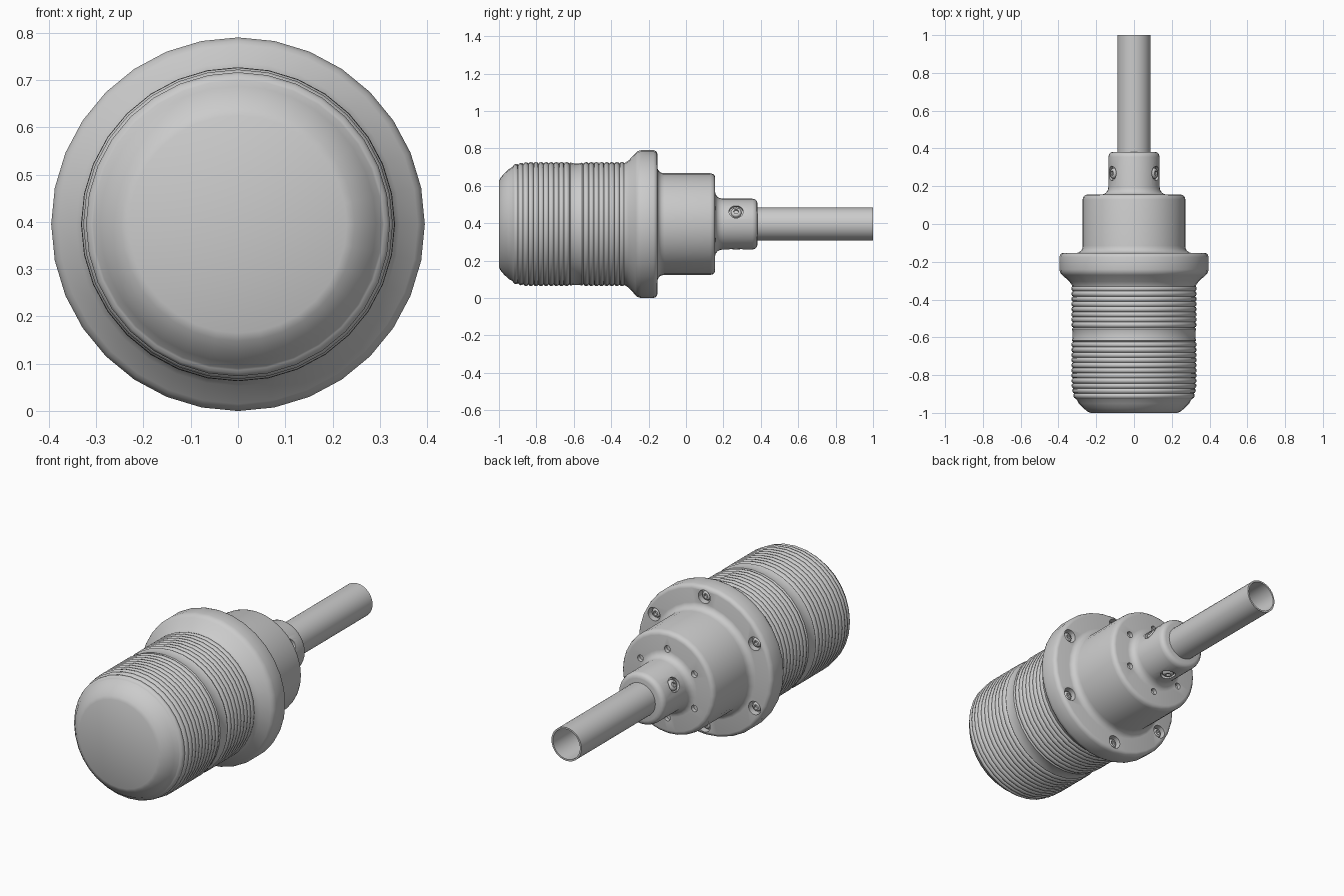
import bpy, bmesh
from math import sin, cos, pi, radians
from mathutils import Vector, Matrix

if "Cube" in bpy.data.objects:
    bpy.data.objects.remove(bpy.data.objects["Cube"])

ZC = 0.395          # height of the main axis
AXIS = Matrix.Translation((0, 0, ZC))


def lathe(bm, profile, mat=AXIS, segs=32, hex_from=None, loop=False):
    """Revolve (y, r) points about local Y; rings from hex_from on become hexagons."""
    rings = []
    for k, (y, r) in enumerate(profile):
        if r == 0:
            rings.append([bm.verts.new(mat @ Vector((0, y, 0)))])
            continue
        ring = []
        for i in range(segs):
            a = 2 * pi * i / segs
            q = r
            if hex_from is not None and k >= hex_from:
                q = r * cos(pi / 6) / cos(a % (pi / 3) - pi / 6)
            ring.append(bm.verts.new(mat @ Vector((q * sin(a), y, q * cos(a)))))
        rings.append(ring)
    pairs = list(zip(rings, rings[1:] + rings[:1])) if loop else list(zip(rings, rings[1:]))
    for a, b in pairs:
        for i in range(segs):
            j = (i + 1) % segs
            if len(a) == 1:
                bm.faces.new((a[0], b[i], b[j]))
            elif len(b) == 1:
                bm.faces.new((a[i], b[0], a[j]))
            else:
                bm.faces.new((a[i], b[i], b[j], a[j]))


def finish(bm, name):
    bmesh.ops.recalc_face_normals(bm, faces=bm.faces[:])
    me = bpy.data.meshes.new(name)
    bm.to_mesh(me)
    bm.free()
    ob = bpy.data.objects.new(name, me)
    bpy.context.collection.objects.link(ob)
    return ob


def smooth(ob):
    bpy.ops.object.select_all(action='DESELECT')
    ob.select_set(True)
    bpy.context.view_layer.objects.active = ob
    bpy.ops.object.shade_smooth_by_angle(angle=radians(45))


def revolved(name, profile, loop=False):
    bm = bmesh.new()
    lathe(bm, profile, loop=loop)
    ob = finish(bm, name)
    smooth(ob)
    return ob


def ribs(start, count, pitch=0.0273, height=0.009):
    pts = []
    for n in range(count):
        for t, h in ((0, 0), (0.15, 0.65), (0.5, 1), (0.85, 0.65)):
            y = start + (n + t) * pitch
            taper = max(0, 1 - (y + 0.925) / 0.08)
            pts.append((y, 0.323 - 0.014 * taper ** 1.5 + height * h))
    return pts


# ribbed front cover with a plain band between two groups of ribs
cover = [(-1, 0), (-1, 0.23), (-0.992, 0.247), (-0.975, 0.268), (-0.95, 0.292), (-0.928, 0.305)]
cover += ribs(-0.925, 11)
cover += [(-0.624, 0.323), (-0.618, 0.329), (-0.6, 0.325), (-0.57, 0.325), (-0.556, 0.329), (-0.55, 0.323)]
cover += ribs(-0.547, 8)
cover += [(-0.328, 0.323), (-0.3, 0.323), (-0.3, 0)]
revolved("ribbed_cover", cover)

# flange, body and neck in one housing
housing = revolved("housing", [
    (-0.335, 0), (-0.335, 0.325), (-0.322, 0.33), (-0.305, 0.342), (-0.27, 0.38), (-0.262, 0.388),
    (-0.25, 0.393), (-0.24, 0.395), (-0.175, 0.395), (-0.163, 0.391), (-0.156, 0.384), (-0.153, 0.375),
    (-0.153, 0.302), (-0.15, 0.292), (-0.142, 0.281), (-0.13, 0.274), (-0.115, 0.272),
    (0.13, 0.272), (0.144, 0.268), (0.153, 0.26), (0.156, 0.248),
    (0.156, 0.172), (0.159, 0.158), (0.168, 0.146), (0.18, 0.139), (0.195, 0.136),
    (0.355, 0.136), (0.37, 0.132), (0.379, 0.123), (0.382, 0.11), (0.382, 0)])

# rear tube, open at the back
revolved("tube", [(0.37, 0.088), (1, 0.088), (1, 0.079), (0.37, 0.079)], loop=True)


def place(angle, radius, y, radial=False):
    """Spot on a circle about the main axis, pointing backward or outward."""
    d = Vector((cos(angle), 0, sin(angle)))
    m = AXIS @ Matrix.Translation(d * radius + Vector((0, y, 0)))
    if radial:
        m = m @ Vector((0, 1, 0)).rotation_difference(d).to_matrix().to_4x4()
    return m


flange_spots = [place(pi / 2 + i * pi / 3, 0.34, -0.153) for i in range(6)]
pin_spots = [place(pi / 2 + i * pi / 3, 0.182, 0.156) for i in range(6)]
neck_spots = [place(pi / 6 + i * 2 * pi / 3, 0.134, 0.268, True) for i in range(3)]

# sink the screw recesses and pin holes into the housing
bm = bmesh.new()
for spots, r, depth in ((flange_spots, 0.035, 0.035), (pin_spots, 0.017, 0.02), (neck_spots, 0.038, 0.016)):
    for m in spots:
        lathe(bm, [(-depth, 0), (-depth, r), (0.06, r), (0.06, 0)], m, 24)
cutter = finish(bm, "recess_cutter")
cutter.hide_render = True
mod = housing.modifiers.new("recesses", 'BOOLEAN')
mod.operation = 'DIFFERENCE'
mod.solver = 'EXACT'
mod.object = cutter
bpy.context.view_layer.objects.active = housing
bpy.ops.object.modifier_apply(modifier=mod.name)
bpy.data.objects.remove(cutter)
smooth(housing)


# button-head screws with hex sockets
def screws(name, spots, r, base, top):
    for i, m in enumerate(spots):
        b = bmesh.new()
        h = top - base
        lathe(b, [(base - 0.004, 0), (base - 0.004, r), (base + h * 0.5, r), (base + h * 0.85, r * 0.88),
                  (top, r * 0.68), (top, r * 0.5), (base + h * 0.3, r * 0.5), (base + h * 0.3, 0)],
              m, 24, hex_from=5)
        smooth(finish(b, f"{name}_{i + 1}"))


screws("flange_screw", flange_spots, 0.025, -0.035, -0.012)
screws("neck_screw", neck_spots, 0.028, -0.016, 0.001)
